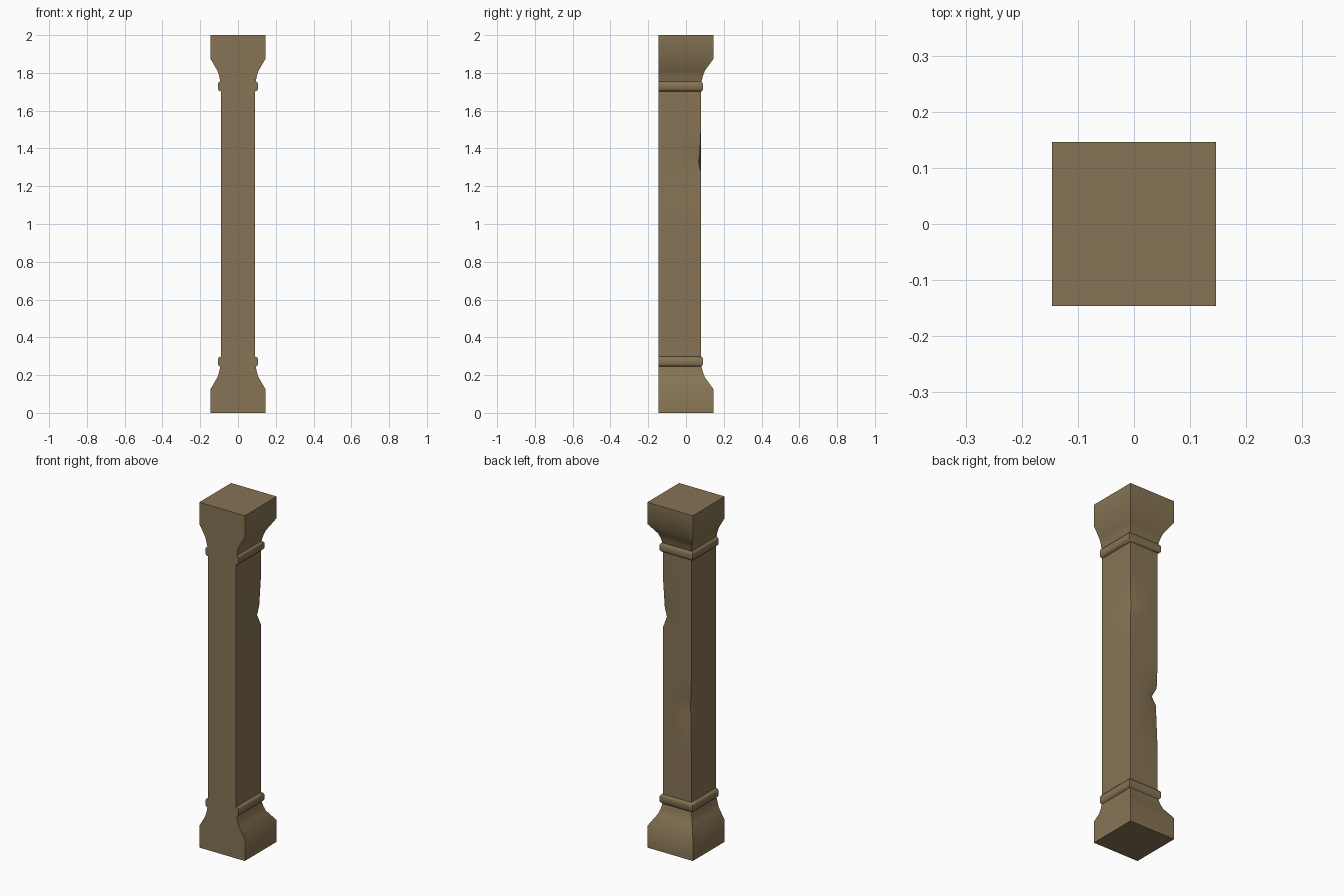
import bpy, bmesh, math

if "Cube" in bpy.data.objects:
    bpy.data.objects.remove(bpy.data.objects["Cube"])

FRONT = -0.146   # flat front plane
S = 0.05         # reach of a chip across each face

# lower half: (z, half width in x, back y)
low = [(0.0, 0.146, 0.146), (0.125, 0.146, 0.146), (0.188, 0.109, 0.1),
       (0.215, 0.1, 0.09), (0.245, 0.094, 0.082),
       (0.251, 0.103, 0.086), (0.257, 0.106, 0.09), (0.287, 0.106, 0.09),
       (0.294, 0.101, 0.087), (0.298, 0.09, 0.08)]
# chips worn into the back corners: z -> (right pull, left pull)
chips = [(0.56, 0, 0), (0.80, 0, 0.006), (0.855, 0, 0.021), (0.9, 0, 0.003), (1.03, 0, 0),
         (1.27, 0, 0), (1.325, 0.014, 0), (1.38, 0.006, 0), (1.53, 0, 0)]

rings = [(z, x, y, 0, 0) for z, x, y in low]
rings += [(z, 0.09, 0.08, r, l) for z, r, l in chips]
rings += [(2 - z, x, y, 0, 0) for z, x, y in reversed(low)]


def section(bm, z, x, y, r, l):
    pts = [(-x, FRONT), (x, FRONT), (x, y - S), (x - r, y - r), (x - S, y),
           (-x + S, y), (-x + l, y - l), (-x, y - S)]
    return [bm.verts.new((px, py, z)) for px, py in pts]


# pillar: plinth, collars, shaft and capital as one loft
bm = bmesh.new()
loops = [section(bm, *ring) for ring in rings]
n = len(loops[0])
for a, b in zip(loops, loops[1:]):
    for i in range(n):
        j = (i + 1) % n
        bm.faces.new((a[i], a[j], b[j], b[i]))
bm.faces.new(list(reversed(loops[0])))
bm.faces.new(loops[-1])
bmesh.ops.recalc_face_normals(bm, faces=bm.faces)
mesh = bpy.data.meshes.new("pillar")
bm.to_mesh(mesh)
bm.free()
pillar = bpy.data.objects.new("pillar", mesh)
bpy.context.collection.objects.link(pillar)

# wood-brown stone
mat = bpy.data.materials.new("brown_stone")
mat.diffuse_color = (0.24, 0.175, 0.09, 1)
mat.use_nodes = True
mat.node_tree.nodes["Principled BSDF"].inputs["Base Color"].default_value = mat.diffuse_color
mesh.materials.append(mat)

bpy.context.view_layer.objects.active = pillar
pillar.select_set(True)
bpy.ops.object.shade_smooth_by_angle(angle=math.radians(40))
